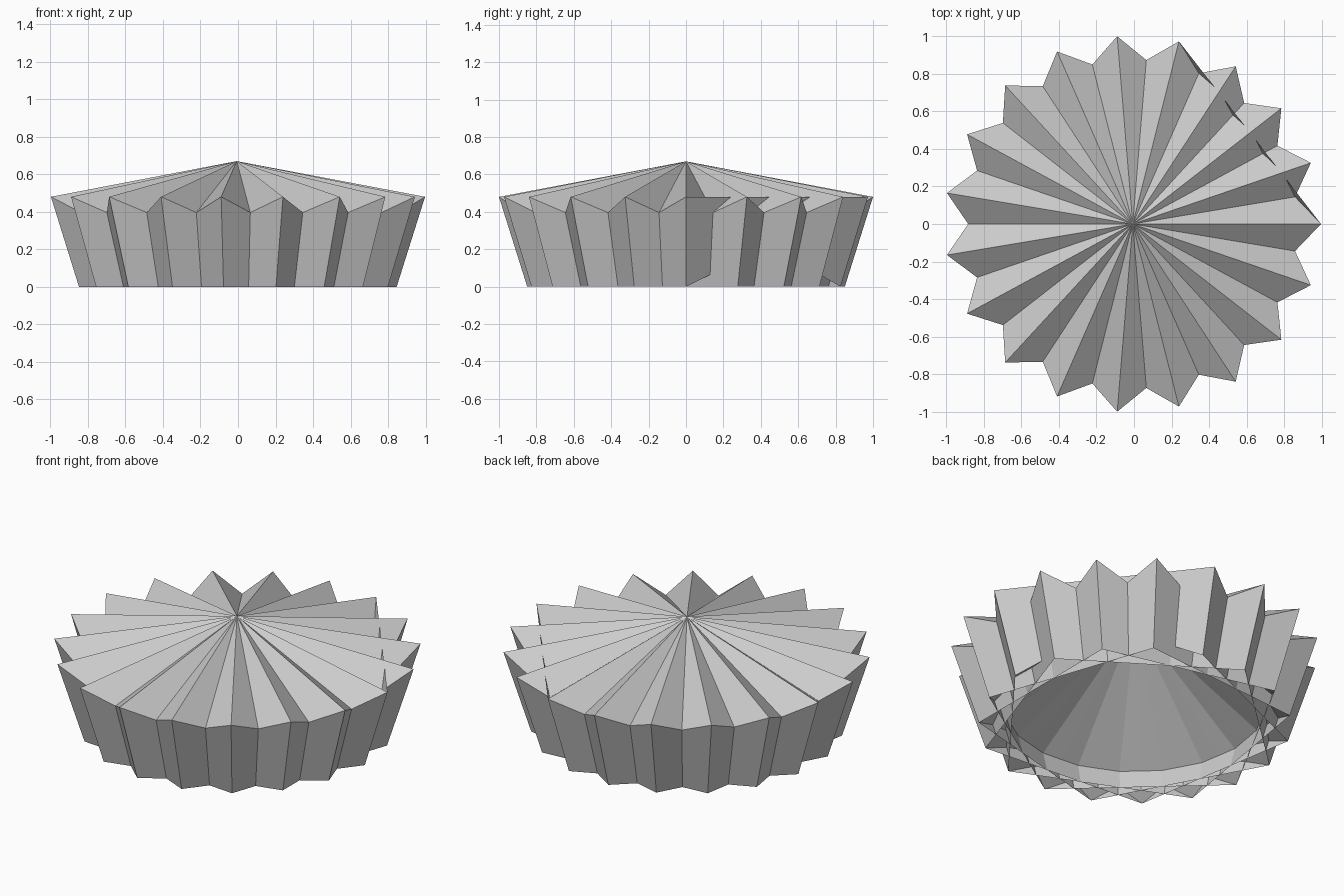
import bpy
import math

cube = bpy.data.objects.get("Cube")
if cube:
    bpy.data.objects.remove(cube, do_unlink=True)

# Proportions: a pleated star shell whose panels join every fourth point
N, STEP = 19, 4
R_TOP, R_BASE = 1.0034, 0.852
Z_TOP, Z_APEX = 0.48, 0.67
X_OFF = -0.0068

grey = bpy.data.materials.new("light_grey")
grey.use_nodes = True
colour = (0.6, 0.6, 0.6, 1.0)
grey.diffuse_color = colour
grey.node_tree.nodes["Principled BSDF"].inputs["Base Color"].default_value = colour


def ring(radius, z):
    return [(X_OFF + radius * math.cos(math.tau * i / N),
             radius * math.sin(math.tau * i / N), z) for i in range(N)]


def make_part(name, faces):
    verts = ring(R_BASE, 0) + ring(R_TOP, Z_TOP) + [(X_OFF, 0, Z_APEX)]
    mesh = bpy.data.meshes.new(name)
    mesh.from_pydata(verts, [], faces)
    mesh.materials.append(grey)
    obj = bpy.data.objects.new(name, mesh)
    bpy.context.collection.objects.link(obj)
    return obj


def base(i):
    return i % N


def tip(i):
    return N + i % N


APEX = 2 * N

# Side panels: each leans outward and falls away from its two tips
walls = []
for i in range(N):
    j = i + STEP
    if i == 0:  # the one panel with a straight top and a notched bottom
        walls += [(base(i), tip(j), tip(i)), (base(j), tip(j), tip(i))]
    else:
        walls += [(base(i), base(j), tip(i)), (base(i), base(j), tip(j))]
make_part("pleated_wall", walls)

# Roof: crossing triangles form ridges at the tips and valleys between them
roof = []
for i in range(N):
    j = i + STEP
    roof += [(APEX, tip(i), base(j)), (APEX, base(i), tip(j))]
make_part("pleated_roof", roof)
